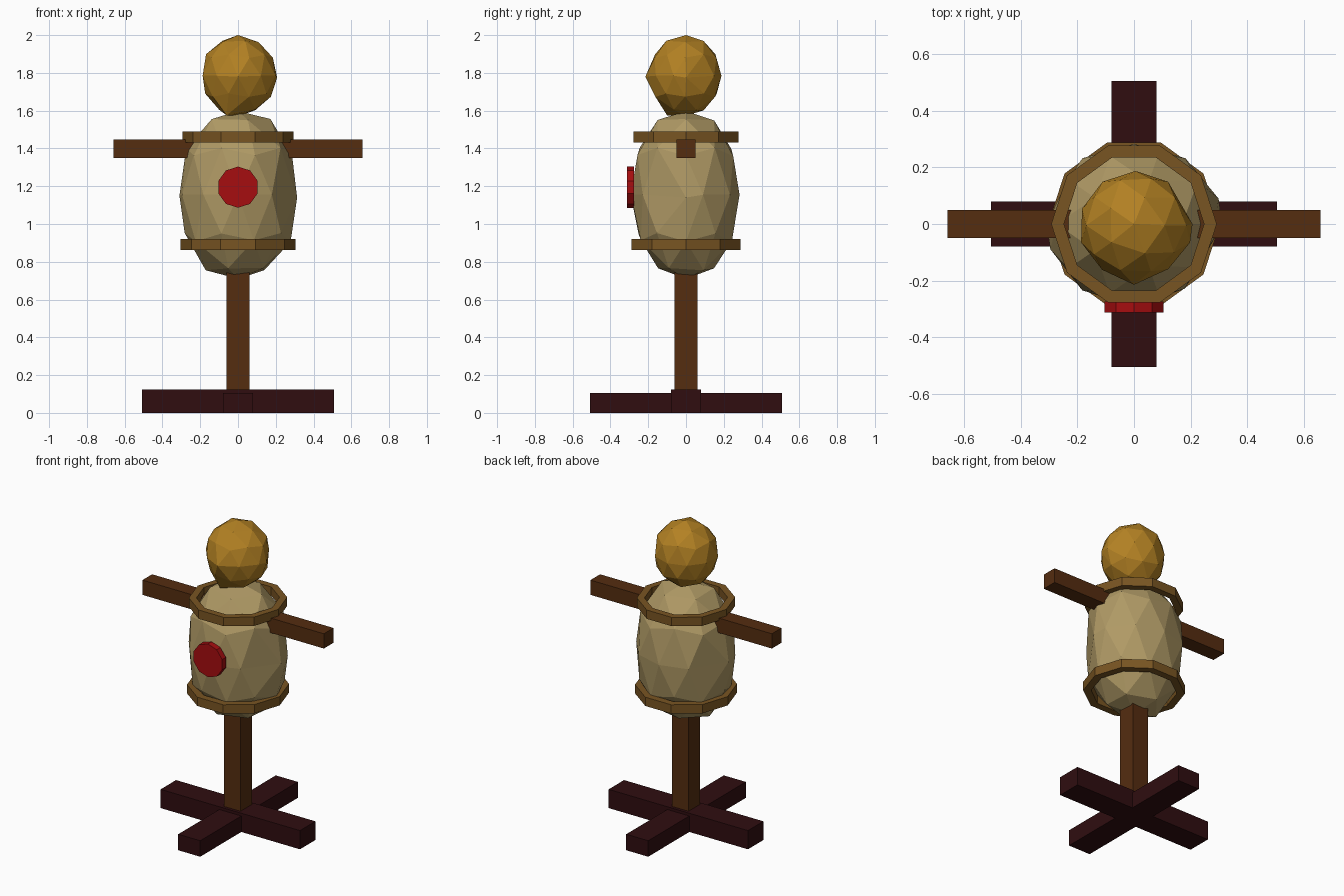
import bpy, bmesh, math, random
from mathutils import Vector

if "Cube" in bpy.data.objects:
    bpy.data.objects.remove(bpy.data.objects["Cube"], do_unlink=True)

random.seed(4)


def material(name, rgb):
    mat = bpy.data.materials.new(name)
    mat.use_nodes = True
    colour = (*rgb, 1.0)
    mat.diffuse_color = colour
    mat.node_tree.nodes["Principled BSDF"].inputs["Base Color"].default_value = colour
    return mat


dark_wood = material("dark wood", (0.029, 0.004, 0.005))
brown_wood = material("brown wood", (0.09, 0.026, 0.005))
rope = material("rope brown", (0.19, 0.09, 0.016))
burlap = material("burlap tan", (0.43, 0.32, 0.13))
straw = material("straw gold", (0.45, 0.22, 0.017))
red = material("target red", (0.38, 0.004, 0.005))


def finish(name, bm, mat):
    bmesh.ops.recalc_face_normals(bm, faces=bm.faces)
    mesh = bpy.data.meshes.new(name)
    bm.to_mesh(mesh)
    bm.free()
    mesh.materials.append(mat)
    obj = bpy.data.objects.new(name, mesh)
    bpy.context.collection.objects.link(obj)
    return obj


def beam(name, half_x, half_y, bottom, top, mat):
    bm = bmesh.new()
    bmesh.ops.create_cube(bm, size=2)
    for v in bm.verts:
        v.co = (v.co.x * half_x, v.co.y * half_y, top if v.co.z > 0 else bottom)
    return finish(name, bm, mat)


def hoop(name, outer, inner, bottom, top, mat, sides=10):
    """Flat band with a rectangular section."""
    bm = bmesh.new()
    section = [(outer, bottom), (outer, top), (inner, top), (inner, bottom)]
    loops = []
    for i in range(sides):
        a = math.tau * i / sides
        loops.append([bm.verts.new((r * math.cos(a), r * math.sin(a), z)) for r, z in section])
    for i, here in enumerate(loops):
        there = loops[(i + 1) % sides]
        for k in range(4):
            n = (k + 1) % 4
            bm.faces.new((here[k], there[k], there[n], here[n]))
    return finish(name, bm, mat)


def stuffed_ball(name, centre, scale, fullness, jitter, pulls, mat):
    """Lumpy faceted ball; the vertex nearest each pull point is moved to it."""
    bm = bmesh.new()
    bmesh.ops.create_icosphere(bm, subdivisions=2, radius=1)
    for v in bm.verts:
        n = v.co.normalized()
        rho = math.hypot(n.x, n.y)
        n /= (rho ** fullness + abs(n.z) ** fullness) ** (1 / fullness)
        lump = 1 + random.uniform(-jitter, jitter)
        v.co = Vector(centre) + Vector([a * s * lump for a, s in zip(n, scale)])
    for p in map(Vector, pulls):
        min(bm.verts, key=lambda v: (v.co - p).length).co = p
    return finish(name, bm, mat)


# Crossed feet, post and arms
beam("base_beam_sideways", 0.507, 0.08, 0, 0.123, dark_wood)
beam("base_beam_lengthways", 0.08, 0.507, 0, 0.105, dark_wood)
beam("post", 0.06, 0.06, 0.1, 1.0, brown_wood)
beam("arms", 0.66, 0.05, 1.35, 1.447, brown_wood)

# Stuffed body and head
stuffed_ball("body", (0, 0, 1.155), (0.31, 0.288, 0.447), 2.3, 0.02,
             [(-0.31, 0, 1.15), (0.313, 0, 1.14), (0, 0, 0.71)], burlap)
stuffed_ball("head", (0.005, -0.005, 1.785), (0.2, 0.193, 0.212), 2.05, 0.02,
             [(0, -0.215, 1.78), (0, 0, 2.0), (-0.06, -0.1, 1.575), (0.207, 0, 1.775)], straw)

# Rope bands round the body
hoop("upper_band", 0.293, 0.248, 1.432, 1.49, rope)
hoop("lower_band", 0.304, 0.256, 0.862, 0.92, rope)

# Target disc on the chest
bm = bmesh.new()
rim = [(0.109 * math.sin(math.tau * i / 10), 0.109 * math.cos(math.tau * i / 10)) for i in range(10)]
front = bm.faces.new([bm.verts.new((x, -0.313, 1.195 + z)) for x, z in rim])
extruded = bmesh.ops.extrude_face_region(bm, geom=[front], use_keep_orig=True)
for v in extruded["geom"]:
    if isinstance(v, bmesh.types.BMVert):
        v.co.y = -0.274
finish("target_disc", bm, red)
